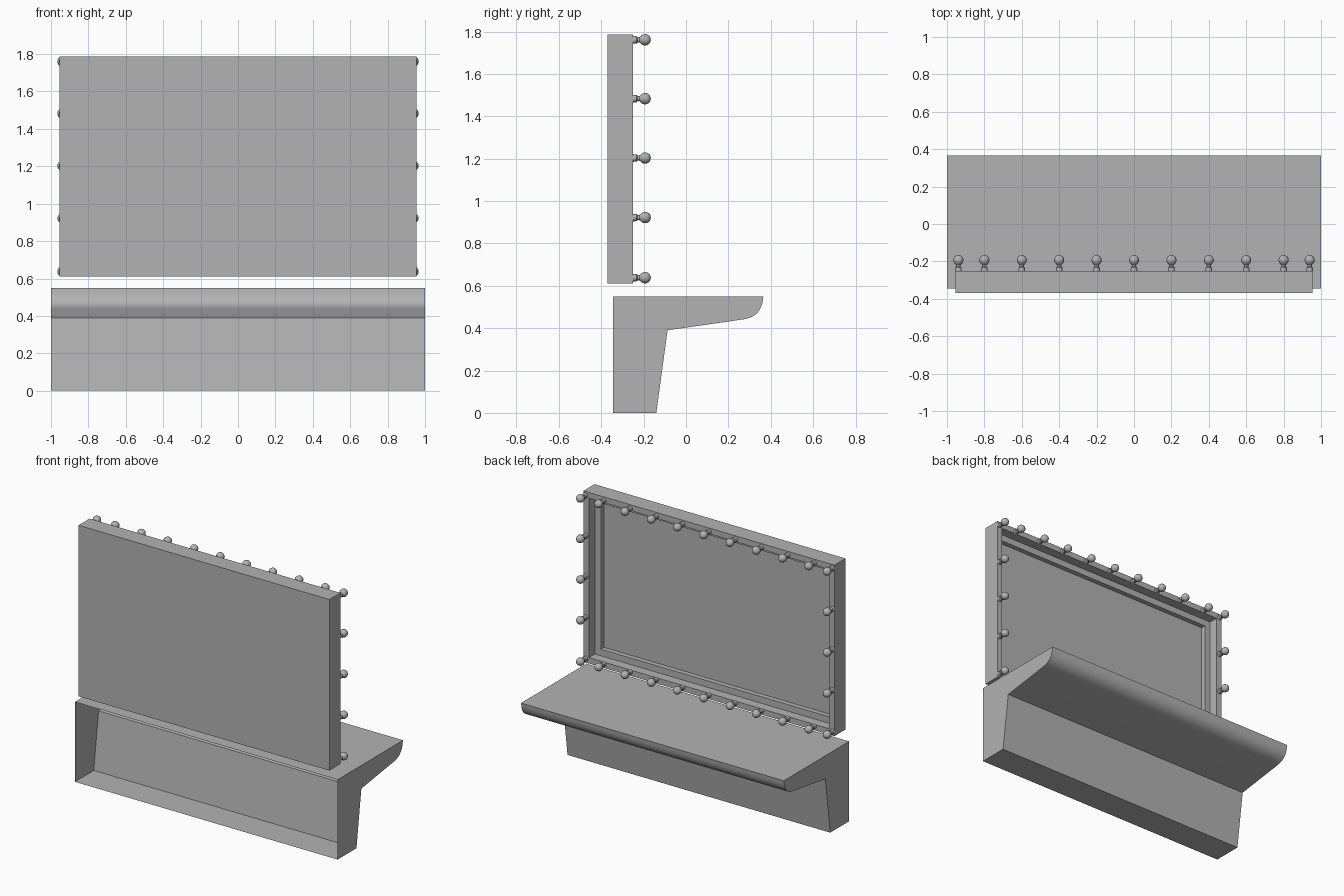
import bpy, bmesh, math
from mathutils import Matrix, Vector

cube = bpy.data.objects.get("Cube")
if cube:
    bpy.data.objects.remove(cube, do_unlink=True)

grey = bpy.data.materials.new("plain_grey")
grey.use_nodes = True
colour = (0.45, 0.45, 0.45, 1)
grey.diffuse_color = colour
grey.node_tree.nodes["Principled BSDF"].inputs["Base Color"].default_value = colour


def add_object(name, mesh, location=(0, 0, 0)):
    obj = bpy.data.objects.new(name, mesh)
    obj.location = location
    bpy.context.collection.objects.link(obj)
    return obj


def finish(bm, name):
    mesh = bpy.data.meshes.new(name)
    bm.to_mesh(mesh)
    bm.free()
    mesh.materials.append(grey)
    return mesh


def smooth(obj):
    bpy.ops.object.select_all(action='DESELECT')
    obj.select_set(True)
    bpy.context.view_layer.objects.active = obj
    bpy.ops.object.shade_smooth_by_angle(angle=math.radians(30))


# Counter: a side profile with a rounded lip, swept across x, open at the front
start, control, end = Vector((0.363, 0.535)), Vector((0.355, 0.457)), Vector((0.275, 0.442))
lip = []
for i in range(13):
    t = i / 12
    lip.append(start * (1 - t) ** 2 + control * 2 * t * (1 - t) + end * t * t)
profile = [(-0.345, 0.55), (0.365, 0.55), *lip, (-0.087, 0.39), (-0.14, 0), (-0.345, 0)]
bm = bmesh.new()
ends = [[bm.verts.new((x, y, z)) for y, z in profile] for x in (-1, 1)]
for ring in ends:
    bm.faces.new(ring)
for i in range(len(profile) - 1):
    bm.faces.new((ends[0][i], ends[0][i + 1], ends[1][i + 1], ends[1][i]))
bmesh.ops.recalc_face_normals(bm, faces=bm.faces)
smooth(add_object("counter", finish(bm, "counter")))

# Mirror board: a box whose back is stepped inward twice
WIDTH, DEPTH, BOTTOM, TOP, BACK = 1.91, 0.12, 0.61, 1.787, -0.25
bm = bmesh.new()
bmesh.ops.create_cube(bm, size=1)
bmesh.ops.scale(bm, vec=(WIDTH, DEPTH, TOP - BOTTOM), verts=bm.verts)
bmesh.ops.translate(bm, vec=(0, BACK - DEPTH / 2, (TOP + BOTTOM) / 2), verts=bm.verts)
back = max(bm.faces, key=lambda f: f.calc_center_median().y)
for rim, recess in ((0.04, 0.065), (0.045, 0.033)):
    bmesh.ops.inset_region(bm, faces=[back], thickness=rim, use_even_offset=True)
    bmesh.ops.inset_region(bm, faces=[back], thickness=0.0005, depth=-recess, use_even_offset=True)
add_object("mirror_board", finish(bm, "mirror_board"))

# Light bulb: socket, neck and globe turned around the y axis
outline = [(0, 0), (0.018, 0), (0.017, 0.017), (0.012, 0.022), (0.012, 0.03)]
RADIUS, CENTRE = 0.027, 0.057
for i in range(2, 11):
    a = math.pi * (1 - i / 10)
    outline.append((max(RADIUS * math.sin(a), 0), CENTRE + RADIUS * math.cos(a)))
bm = bmesh.new()
verts = [bm.verts.new((r, y, 0)) for r, y in outline]
edges = [bm.edges.new(pair) for pair in zip(verts, verts[1:])]
bmesh.ops.spin(bm, geom=verts + edges, cent=(0, 0, 0), axis=(0, 1, 0),
               angle=math.tau, steps=20)
bmesh.ops.remove_doubles(bm, verts=bm.verts, dist=0.0001)
bmesh.ops.recalc_face_normals(bm, faces=bm.faces)
bulb = finish(bm, "light_bulb")

# Bulbs down both sides and along the top and bottom rims
spots = []
for z in (0.638, 0.922, 1.203, 1.483, 1.761):
    spots += [(side * 0.939, z) for side in (-1, 1)]
for i in range(-4, 5):
    spots += [(i * 0.2, z) for z in (0.638, 1.761)]
for n, (x, z) in enumerate(spots, 1):
    obj = add_object(f"light_bulb_{n}", bulb, (x, BACK, z))
    if n == 1:
        smooth(obj)
